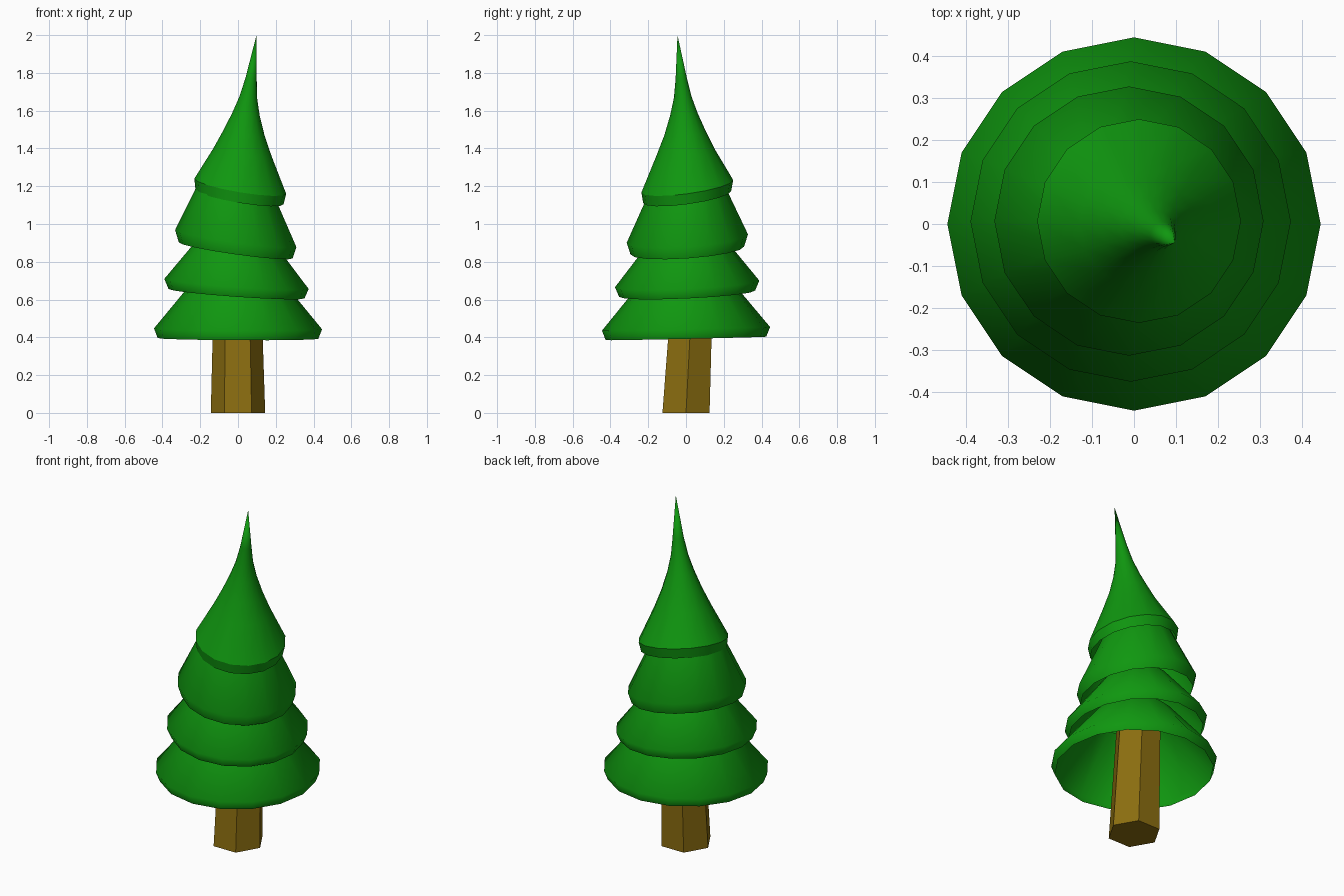
import bpy, bmesh, math

if "Cube" in bpy.data.objects:
    bpy.data.objects.remove(bpy.data.objects["Cube"])

SIDES = 16


def material(name, color):
    m = bpy.data.materials.new(name)
    m.diffuse_color = (*color, 1)
    m.use_nodes = True
    m.node_tree.nodes["Principled BSDF"].inputs["Base Color"].default_value = m.diffuse_color
    return m


def loft(name, rings, sides, mat, tip=None, capped=False):
    """Skin rings (cx, cy, z, radius, slope_x, slope_y) from bottom to top."""
    bm = bmesh.new()
    loops = []
    for cx, cy, z, r, sx, sy in rings:
        loop = []
        for i in range(sides):
            a = math.tau * i / sides
            x, y = r * math.cos(a), r * math.sin(a)
            loop.append(bm.verts.new((cx + x, cy + y, z + sx * x + sy * y)))
        loops.append(loop)
    for lo, hi in zip(loops, loops[1:]):
        for i in range(sides):
            j = (i + 1) % sides
            bm.faces.new((lo[i], lo[j], hi[j], hi[i]))
    if tip:
        p = bm.verts.new(tip)
        for i in range(sides):
            bm.faces.new((loops[-1][i], loops[-1][(i + 1) % sides], p))
    if capped:
        bm.faces.new(loops[0][::-1])
        bm.faces.new(loops[-1])
    me = bpy.data.meshes.new(name)
    bm.to_mesh(me)
    bm.free()
    me.materials.append(mat)
    ob = bpy.data.objects.new(name, me)
    bpy.context.collection.objects.link(ob)
    return ob


def smooth(ob, degrees):
    bpy.ops.object.select_all(action='DESELECT')
    ob.select_set(True)
    bpy.context.view_layer.objects.active = ob
    bpy.ops.object.shade_smooth_by_angle(angle=math.radians(degrees))


green = material("needles", (0.005, 0.31, 0.005))
brown = material("bark", (0.26, 0.155, 0.005))

# Leaning six-sided trunk
loft("trunk", [(0, 0, 0, 0.144, 0, 0), (-0.003, 0.034, 0.66, 0.125, 0, 0)],
     6, brown, capped=True)

# Lower branch tiers: open, tilted skirts with a turned-in rim
# (cx, cy, rim z, rim radius, lower z, lower radius, neck z, neck radius, slopes)
tiers = [
    (0.0, 0.0, 0.445, 0.445, 0.394, 0.425, 0.73, 0.21, -0.005, 0.022),
    (-0.008, 0.006, 0.683, 0.382, 0.631, 0.360, 0.95, 0.17, -0.07, 0.046),
    (-0.012, 0.007, 0.923, 0.321, 0.860, 0.301, 1.25, 0.17, -0.14, 0.07),
]
for n, (cx, cy, z, r, zl, rl, zn, rn, sx, sy) in enumerate(tiers, 1):
    ob = loft(f"branch_tier_{n}",
              [(cx, cy, zl, rl, sx, sy), (cx, cy, z, r, sx, sy),
               (cx, cy, zn, rn, sx, sy)], SIDES, green)
    smooth(ob, 75)

# Top tier: concave spire curling to a bent tip
ob = loft("treetop",
          [(0.008, 0.006, 1.143, 0.233, -0.165, 0.134),
           (0.012, 0.007, 1.200, 0.243, -0.165, 0.134),
           (0.024, -0.002, 1.38, 0.154, -0.14, 0.11),
           (0.031, -0.005, 1.48, 0.110, -0.12, 0.1),
           (0.042, -0.011, 1.58, 0.073, -0.1, 0.08),
           (0.054, -0.017, 1.67, 0.047, -0.07, 0.06),
           (0.069, -0.025, 1.77, 0.030, -0.05, 0.04)],
          SIDES, green, tip=(0.098, -0.045, 2.0))
smooth(ob, 24)
